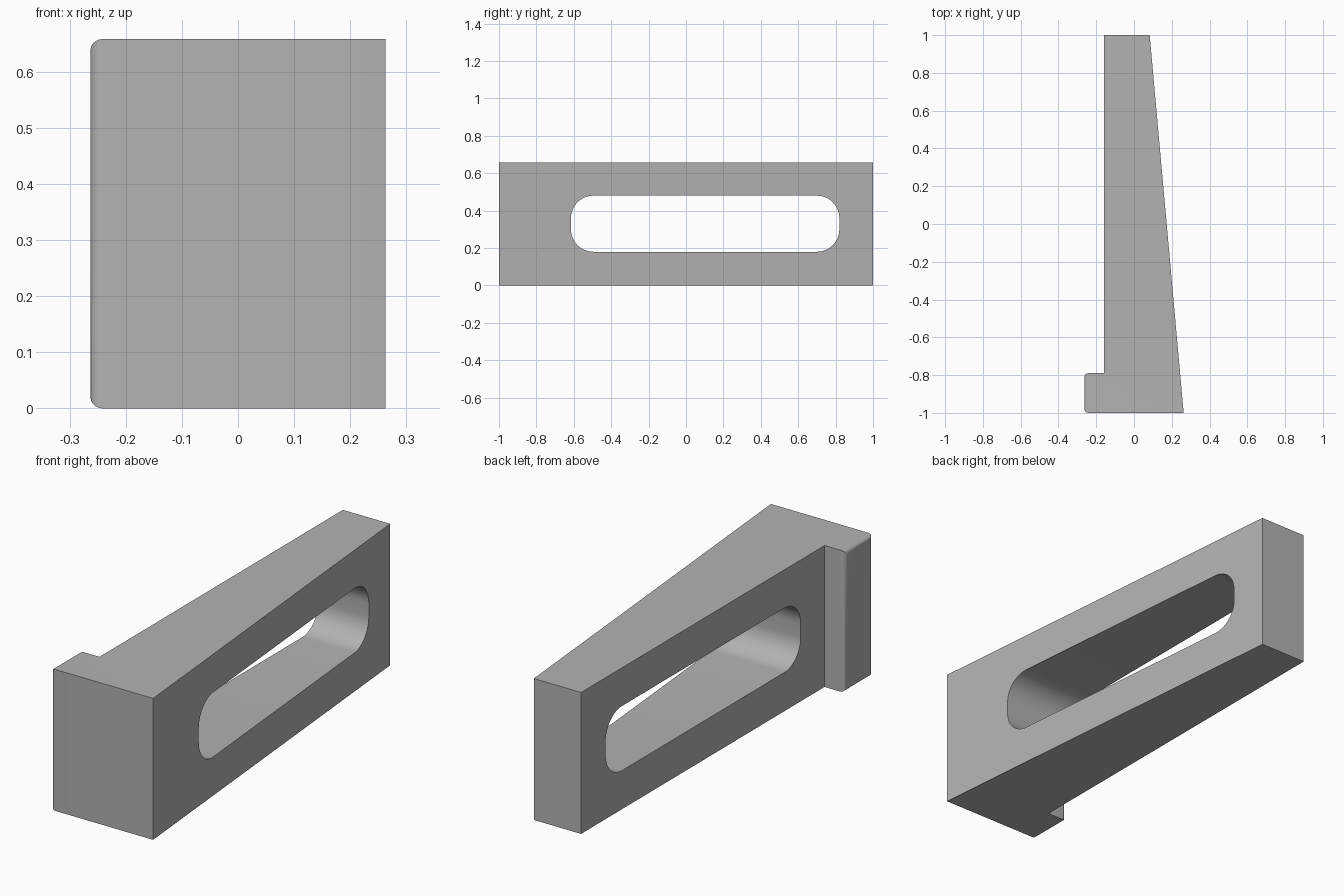
import bpy, bmesh, math
from mathutils import Vector

cube = bpy.data.objects.get("Cube")
if cube:
    bpy.data.objects.remove(cube, do_unlink=True)

HEIGHT = 0.658
LIP_X = -0.263

grey = bpy.data.materials.new("plain grey")
grey.use_nodes = True
colour = (0.45, 0.45, 0.45, 1)
grey.diffuse_color = colour
grey.node_tree.nodes["Principled BSDF"].inputs["Base Color"].default_value = colour


def prism(name, points, direction, round_edge=None, radius=0.02, segments=8):
    """Extrude a closed outline and round the edges chosen by round_edge."""
    bm = bmesh.new()
    face = bm.faces.new([bm.verts.new(p) for p in points])
    out = bmesh.ops.extrude_face_region(bm, geom=[face], use_keep_orig=True)
    verts = [g for g in out["geom"] if isinstance(g, bmesh.types.BMVert)]
    bmesh.ops.translate(bm, verts=verts, vec=Vector(direction))
    bmesh.ops.recalc_face_normals(bm, faces=bm.faces)
    edges = [e for e in bm.edges if round_edge(e)]
    bmesh.ops.bevel(bm, geom=edges, offset=radius, offset_type='OFFSET',
                    segments=segments, profile=0.5, affect='EDGES')
    mesh = bpy.data.meshes.new(name)
    bm.to_mesh(mesh)
    bm.free()
    mesh.materials.append(grey)
    obj = bpy.data.objects.new(name, mesh)
    bpy.context.collection.objects.link(obj)
    return obj


# Tapered body with a lip, whose outer face has rounded edges
outline = [(LIP_X, -1, 0), (0.263, -1, 0), (0.083, 1, 0),
           (-0.16, 1, 0), (-0.16, -0.79, 0), (LIP_X, -0.79, 0)]
body = prism("tapered_body", outline, (0, 0, HEIGHT),
             lambda e: all(abs(v.co.x - LIP_X) < 1e-4 for v in e.verts), 0.021)

# Long slot with rounded corners, cut right through the body
slot = [(-0.5, -0.615, 0.18), (-0.5, 0.82, 0.18),
        (-0.5, 0.82, 0.48), (-0.5, -0.615, 0.48)]
cutter = prism("slot_cutter", slot, (1, 0, 0),
               lambda e: abs(e.verts[0].co.x - e.verts[1].co.x) > 0.5, 0.12, 12)
cutter.hide_render = True

cut = body.modifiers.new("slot", 'BOOLEAN')
cut.operation = 'DIFFERENCE'
cut.solver = 'EXACT'
cut.object = cutter

bpy.ops.object.select_all(action='DESELECT')
body.select_set(True)
bpy.context.view_layer.objects.active = body
bpy.ops.object.modifier_apply(modifier=cut.name)
bpy.data.objects.remove(cutter, do_unlink=True)
bpy.ops.object.shade_smooth_by_angle(angle=math.radians(30))
